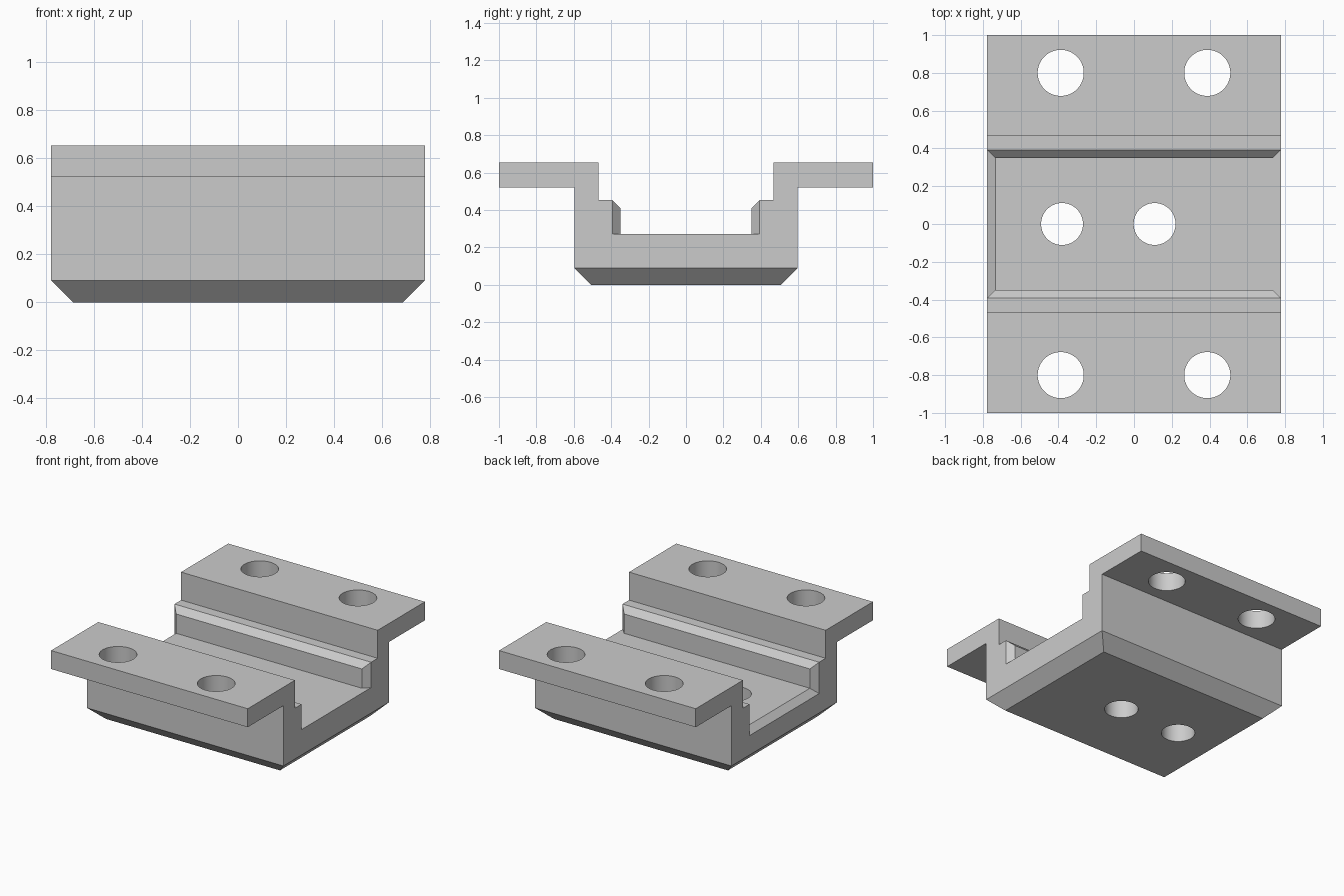
import bpy, bmesh
from math import radians

cube = bpy.data.objects.get("Cube")
if cube:
    bpy.data.objects.remove(cube)

HALF = 0.777      # half length along x
CH = 0.043        # small chamfer around the channel
FLOOR = 0.272     # channel floor height
WALL = 0.35       # channel half width

metal = bpy.data.materials.new("plain grey")
metal.use_nodes = True
grey = (0.6, 0.6, 0.6, 1)
metal.diffuse_color = grey
metal.node_tree.nodes["Principled BSDF"].inputs["Base Color"].default_value = grey


def loft(name, start, end):
    """Solid between two matching loops of points."""
    bm = bmesh.new()
    a = [bm.verts.new(p) for p in start]
    b = [bm.verts.new(p) for p in end]
    bm.faces.new(a)
    bm.faces.new(b[::-1])
    for i in range(len(a)):
        j = (i + 1) % len(a)
        bm.faces.new((a[j], a[i], b[i], b[j]))
    bmesh.ops.recalc_face_normals(bm, faces=bm.faces)
    mesh = bpy.data.meshes.new(name)
    bm.to_mesh(mesh)
    bm.free()
    mesh.materials.append(metal)
    obj = bpy.data.objects.new(name, mesh)
    bpy.context.collection.objects.link(obj)
    return obj


def cut(cutter):
    """Subtract a cutter from the bracket and discard it."""
    bpy.context.view_layer.objects.active = bracket
    mod = bracket.modifiers.new("cut", "BOOLEAN")
    mod.operation, mod.solver, mod.object = "DIFFERENCE", "EXACT", cutter
    cutter.hide_render = True
    bpy.ops.object.modifier_apply(modifier=mod.name)
    bpy.data.objects.remove(cutter)


# Channel cross-section with stepped walls and side flanges
half = [(0.507, 0), (0.597, 0.09), (0.597, 0.521), (1, 0.521), (1, 0.653),
        (0.467, 0.653), (0.467, 0.453), (WALL + CH, 0.453),
        (WALL, 0.453 - CH), (WALL, FLOOR)]
profile = half + [(-y, z) for y, z in reversed(half)]
bracket = loft("mounting_bracket", [(-HALF, y, z) for y, z in profile],
               [(HALF, y, z) for y, z in profile])

# Bevel under each end
for s in (-1, 1):
    tri = [(0.667, -0.02), (0.797, 0.11), (0.797, -0.02)]
    cut(loft("end_bevel_cutter", [(s * x, -0.7, z) for x, z in tri],
             [(s * x, 0.7, z) for x, z in tri]))


# Flared channel mouths; only the -x mouth also slopes its floor
def mouth(s, x, slope):
    grow = x - (HALF - CH)
    y, z = WALL + grow, FLOOR - grow * slope
    return [(s * x, -y, z), (s * x, y, z), (s * x, y, 0.6), (s * x, -y, 0.6)]


for s, slope in ((-1, 1), (1, 0)):
    cut(loft("mouth_cutter", mouth(s, 0.7, slope), mouth(s, 0.8, slope)))

# Bolt holes through the flanges and the floor
holes = [(x, y, 0.122) for x in (-0.388, 0.388) for y in (-0.8, 0.8)]
holes += [(-0.381, 0, 0.111), (0.109, 0, 0.111)]
for x, y, r in holes:
    bpy.ops.mesh.primitive_cylinder_add(vertices=64, radius=r, depth=2, location=(x, y, 0))
    drill = bpy.context.object
    drill.data.materials.append(metal)
    cut(drill)

bpy.ops.object.select_all(action="DESELECT")
bracket.select_set(True)
bpy.context.view_layer.objects.active = bracket
bpy.ops.object.shade_smooth_by_angle(angle=radians(25))
